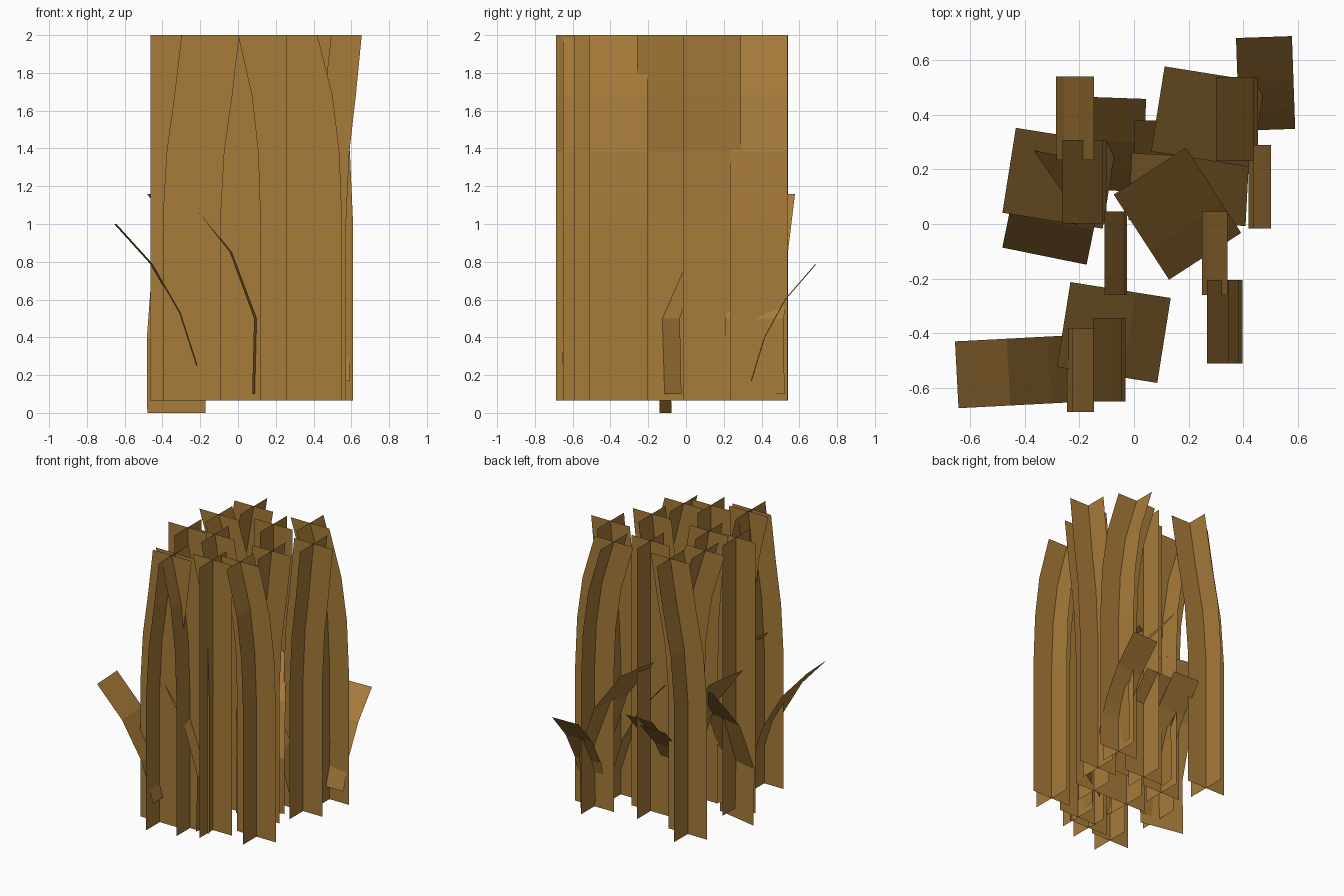
import bpy, bmesh
from math import radians, cos, sin
from mathutils import Vector

cube = bpy.data.objects.get("Cube")
if cube:
    bpy.data.objects.remove(cube, do_unlink=True)

straw = bpy.data.materials.new("dry_straw_brown")
straw.use_nodes = True
colour = (0.39, 0.20, 0.042, 1)
straw.diffuse_color = colour
bsdf = straw.node_tree.nodes["Principled BSDF"]
bsdf.inputs["Base Color"].default_value = colour
bsdf.inputs["Roughness"].default_value = 0.9


def add_strip(bm, centres, half):
    """Flat strip following centre points, with a constant half-width vector."""
    rows = [(bm.verts.new(c - half), bm.verts.new(c + half)) for c in centres]
    for (a, b), (c, d) in zip(rows, rows[1:]):
        bm.faces.new((a, b, d, c))


def finish(bm, name):
    mesh = bpy.data.meshes.new(name)
    bm.to_mesh(mesh)
    bm.free()
    mesh.materials.append(straw)
    bpy.context.collection.objects.link(bpy.data.objects.new(name, mesh))


# Stalks: two crossed strips, upright below and leaning sideways near the top
HALF = 0.153
LEVELS = (0.065, 1.03, 1.38, 1.68, 2.0)
LEAN_LEFT = (0, 0, 0.2, 0.62, 1)
LEAN_RIGHT = (0, 0, 0.1, 0.38, 1)


def stalk(name, base_x, top_x, y):
    lean = top_x - base_x
    curve = LEAN_LEFT if lean > 0 else LEAN_RIGHT
    path = [Vector((base_x + lean * f, y, z)) for f, z in zip(curve, LEVELS)]
    bm = bmesh.new()
    add_strip(bm, path, Vector((HALF, 0, 0)))
    add_strip(bm, path, Vector((0, HALF, 0)))
    finish(bm, name)


stalks = [  # base x, top x, y
    (-0.285, -0.146, 0.387), (0.455, 0.30, 0.385), (0.42, 0.502, 0.137),
    (0.25, 0.343, -0.107), (-0.025, -0.108, -0.107), (-0.10, -0.262, 0.155),
    (-0.245, -0.146, -0.535), (0.397, 0.267, -0.358), (-0.032, -0.15, -0.497),
    (0.107, 0.107, -0.437), (-0.31, -0.31, -0.125), (0.115, 0.115, 0.235),
]
for i, s in enumerate(stalks):
    stalk(f"stalk_{i + 1}", *s)

# Leaves: curved strips in three sizes; profile is (distance out, height)
WIDE = (0.315, [(0, 0), (-0.01, 0.4), (0.12, 0.75), (0.362, 1.06)])
MEDIUM = (0.245, [(0, 0), (0.09, 0.28), (0.24, 0.54), (0.43, 0.75)])
SMALL = (0.205, [(0, 0), (0.07, 0.23), (0.18, 0.43), (0.34, 0.615)])


def leaf(name, kind, x, y, z, angle):
    width, profile = kind
    a = radians(angle)
    out = Vector((cos(a), sin(a), 0))
    side = Vector((-sin(a), cos(a), 0)) * width / 2
    path = [Vector((x, y, z + h)) + out * r for r, h in profile]
    bm = bmesh.new()
    add_strip(bm, path, side)
    finish(bm, name)


leaves = [  # kind, base position, direction
    (WIDE, 0.10, -0.425, 0.1, 171), (WIDE, 0.445, 0.365, 0.1, 171),
    (WIDE, -0.10, 0.14, 0.1, 171), (WIDE, -0.326, -0.108, 0.0, 78.5),
    (WIDE, 0.255, -0.11, 0.1, 123),
    (MEDIUM, -0.22, -0.53, 0.25, 183), (MEDIUM, 0.415, 0.115, 0.25, 177),
    (SMALL, 0.488, 0.345, 0.17, 92), (SMALL, -0.07, 0.122, 0.17, 88),
    (SMALL, 0.105, 0.04, 0.17, 90),
]
for i, l in enumerate(leaves):
    leaf(f"leaf_{i + 1}", *l)
